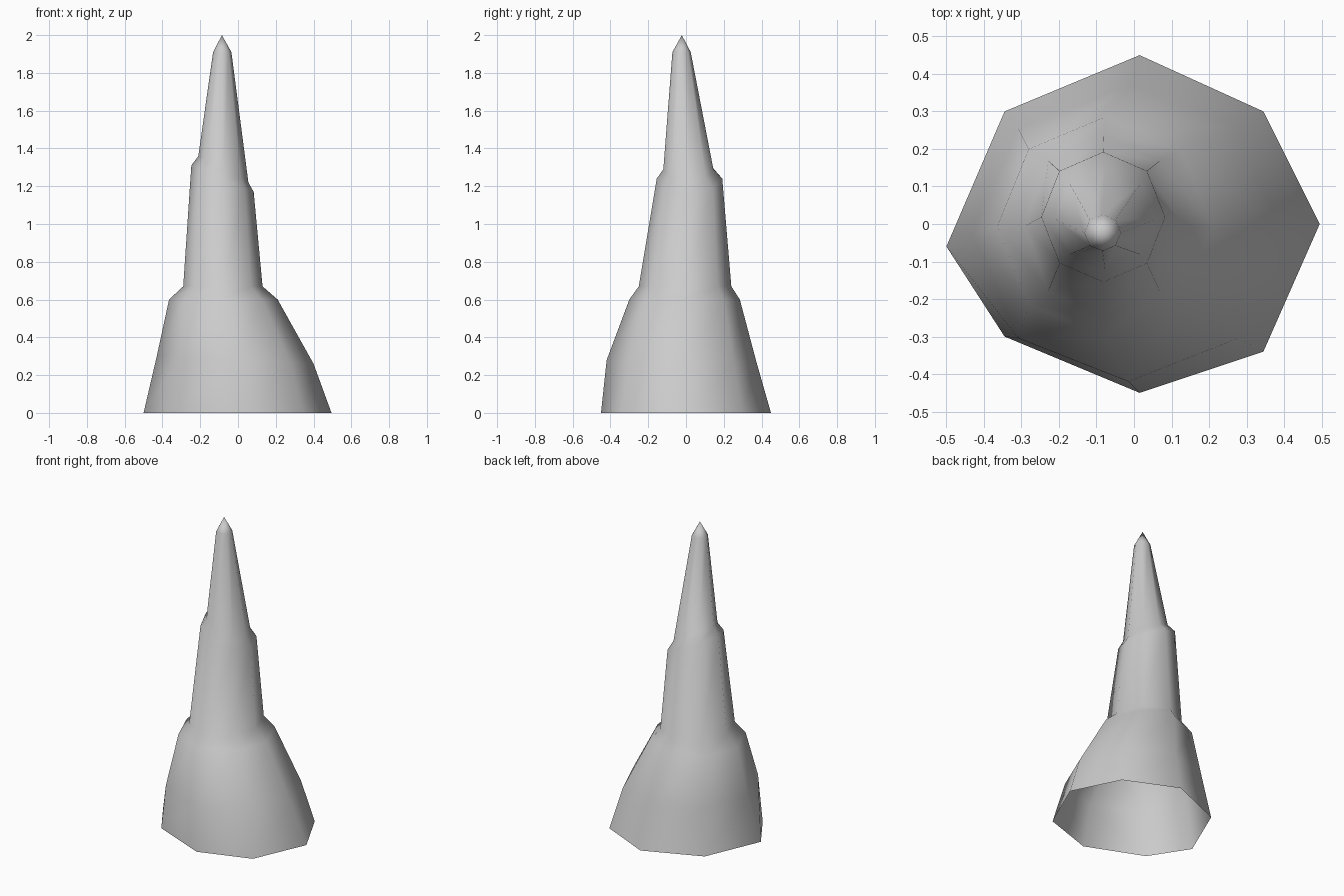
import bpy, bmesh
from math import cos, sin, pi

cube = bpy.data.objects.get("Cube")
if cube:
    bpy.data.objects.remove(cube, do_unlink=True)

SIDES = 8

# Uneven octagonal foot
foot = [(0.495, 0.0), (0.345, 0.30), (0.015, 0.45), (-0.345, 0.30),
        (-0.50, -0.06), (-0.345, -0.30), (0.015, -0.45), (0.345, -0.34)]

# Rings above the foot: x min, x max, y min, y max, height, rise towards -x
rings = [(-0.43, 0.40, -0.42, 0.37, 0.28, 0.02),
         (-0.365, 0.21, -0.30, 0.285, 0.60, 0.0),
         (-0.29, 0.13, -0.25, 0.24, 0.67, 0.0),
         (-0.247, 0.083, -0.155, 0.192, 1.24, 0.07),
         (-0.21, 0.055, -0.12, 0.145, 1.29, 0.07),
         (-0.132, -0.035, -0.072, 0.025, 1.91, 0.0)]


def add_ring(bm, x0, x1, y0, y1, z, rise):
    """Eight-sided loop fitted to a box, tilted about y."""
    verts = []
    for i in range(SIDES):
        c, s = cos(2 * pi * i / SIDES), sin(2 * pi * i / SIDES)
        verts.append(bm.verts.new(((x0 + x1) / 2 + c * (x1 - x0) / 2,
                                   (y0 + y1) / 2 + s * (y1 - y0) / 2,
                                   z - rise * c)))
    return verts


# Stepped rock spire, open underneath
bm = bmesh.new()
loops = [[bm.verts.new((x, y, 0)) for x, y in foot]]
loops += [add_ring(bm, *r) for r in rings]
tip = bm.verts.new((-0.085, -0.022, 2.0))
for i in range(SIDES):
    j = (i + 1) % SIDES
    for low, high in zip(loops, loops[1:]):
        bm.faces.new((low[i], low[j], high[j], high[i]))
    bm.faces.new((loops[-1][i], loops[-1][j], tip))
for f in bm.faces:
    f.smooth = True

mesh = bpy.data.meshes.new("rock_spire")
bm.to_mesh(mesh)
bm.free()
spire = bpy.data.objects.new("rock_spire", mesh)
bpy.context.collection.objects.link(spire)

# Plain grey stone
stone = bpy.data.materials.new("grey_stone")
stone.use_nodes = True
colour = (0.6, 0.6, 0.6, 1)
stone.diffuse_color = colour
stone.node_tree.nodes["Principled BSDF"].inputs["Base Color"].default_value = colour
mesh.materials.append(stone)
